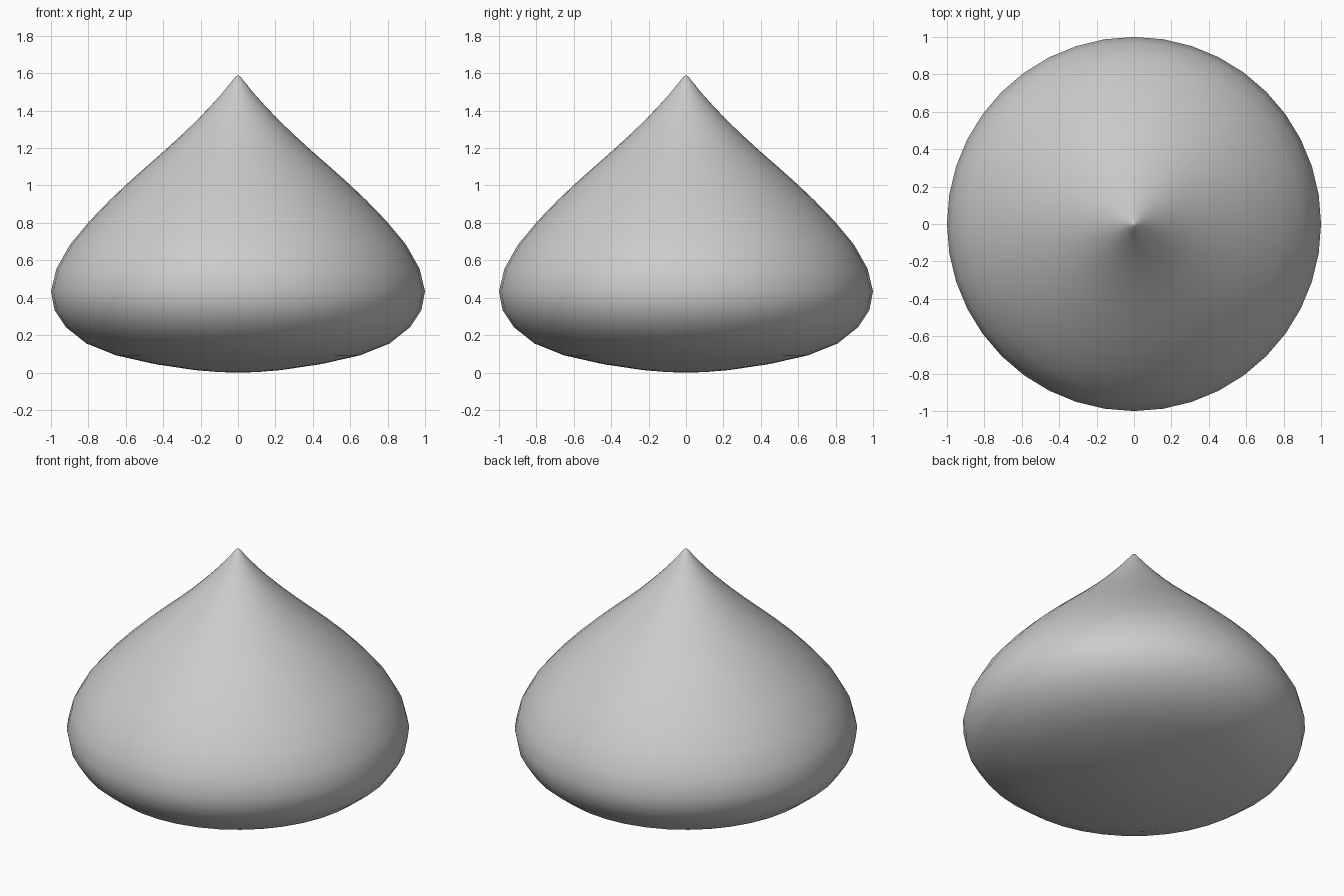
import bpy, bmesh
from math import cos, sin, tau

if "Cube" in bpy.data.objects:
    bpy.data.objects.remove(bpy.data.objects["Cube"])

SIDES = 40

# Half profile (radius, height) from the rounded base up to the pointed tip
profile = [(0.10, 0.002), (0.23, 0.013), (0.445, 0.045), (0.653, 0.092),
           (0.81, 0.155), (0.92, 0.242), (0.98, 0.333), (1.0, 0.435),
           (0.97, 0.557), (0.897, 0.685), (0.795, 0.808), (0.685, 0.922),
           (0.594, 1.008), (0.49, 1.101), (0.396, 1.183), (0.295, 1.275),
           (0.198, 1.37), (0.135, 1.437), (0.085, 1.493), (0.04, 1.548),
           (0.012, 1.583)]


def lathe(name, points, bottom, top):
    """Revolve a half profile around z and close it with a fan at each end."""
    bm = bmesh.new()
    rings = [[bm.verts.new((r * cos(tau * i / SIDES), r * sin(tau * i / SIDES), z))
              for i in range(SIDES)] for r, z in points]
    low, high = bm.verts.new((0, 0, bottom)), bm.verts.new((0, 0, top))
    for i in range(SIDES):
        j = (i + 1) % SIDES
        for a, b in zip(rings, rings[1:]):
            bm.faces.new((a[i], a[j], b[j], b[i]))
        bm.faces.new((low, rings[0][j], rings[0][i]))
        bm.faces.new((high, rings[-1][i], rings[-1][j]))
    for face in bm.faces:
        face.smooth = True
    mesh = bpy.data.meshes.new(name)
    bm.to_mesh(mesh)
    bm.free()
    obj = bpy.data.objects.new(name, mesh)
    bpy.context.collection.objects.link(obj)
    return obj


# Squat drop-shaped body
lathe("drop_body", profile, 0.0, 1.59)
